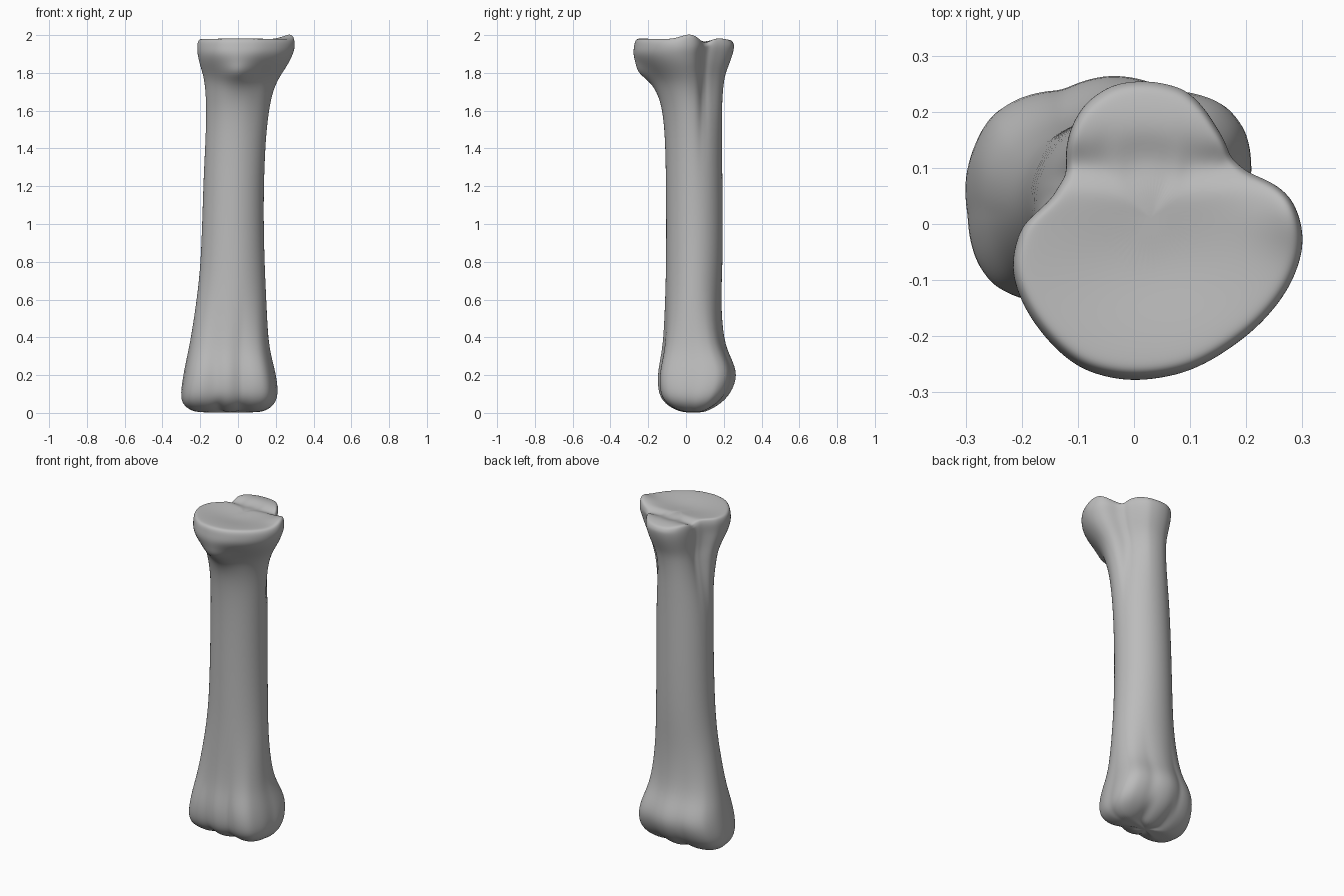
import bpy
import bmesh
from math import sin, cos, pi, exp, atan2, hypot

SIDES = 56

cube = bpy.data.objects.get("Cube")
if cube:
    bpy.data.objects.remove(cube, do_unlink=True)


def smoothstep(low, high, value):
    t = min(max((value - low) / (high - low), 0), 1)
    return t * t * (3 - 2 * t)


def bump(offset, width):
    return exp(-(offset / width) ** 2)


def resample(outline, centre):
    """Sample a closed outline at even angles, scaled to a unit box."""
    cx, cy = centre
    polar = sorted((atan2(y - cy, x - cx) % (2 * pi), hypot(x - cx, y - cy))
                   for x, y in outline)
    first, last = polar[0], polar[-1]
    polar = [(last[0] - 2 * pi, last[1])] + polar + [(first[0] + 2 * pi, first[1])]
    points = []
    for step in range(SIDES):
        angle = 2 * pi * step / SIDES
        for (a, ra), (b, rb) in zip(polar, polar[1:]):
            if a <= angle <= b:
                radius = ra + (rb - ra) * (angle - a) / max(b - a, 1e-6)
                points.append((radius * cos(angle), radius * sin(angle)))
                break
    xs, ys = zip(*points)

    def unit(value, values):
        return 2 * (value - min(values)) / (max(values) - min(values)) - 1
    return [(unit(x, xs), unit(y, ys)) for x, y in points]


# Cross-sections: grooved upper head, round shaft, double lower knuckle
head_outline = [
    (.3, -.03), (.28, .045), (.245, .075), (.21, .083), (.17, .115), (.14, .18),
    (.09, .24), (.03, .256), (-.04, .25), (-.09, .215), (-.115, .17), (-.12, .09),
    (-.15, .04), (-.2, 0), (-.22, -.08), (-.2, -.14), (-.16, -.2), (-.1, -.255),
    (-.03, -.275), (.03, -.275), (.1, -.26), (.17, -.22), (.23, -.17), (.28, -.1)]
knuckle_outline = [
    (.22, .13), (.21, .19), (.17, .23), (.07, .25), (-.04, .277), (-.13, .25),
    (-.23, .23), (-.27, .2), (-.3, .13), (-.3, .03), (-.285, -.06), (-.26, -.105),
    (-.2, -.135), (-.12, -.13), (-.05, -.15), (.02, -.125), (.1, -.14),
    (.16, -.12), (.195, -.05), (.21, .05)]
head = resample(head_outline, (.02, .05))
knuckle = resample(knuckle_outline, (-.04, .06))
shaft = [(cos(2 * pi * k / SIDES), sin(2 * pi * k / SIDES)) for k in range(SIDES)]

# Height, then left/right and front/back limits of each section
stations = [
    (.0, -.2, .1, .0, .08), (.012, -.25, .15, -.05, .12), (.045, -.295, .195, -.11, .18),
    (.1, -.305, .215, -.147, .237), (.2, -.29, .203, -.152, .277),
    (.29, -.272, .18, -.135, .24), (.38, -.252, .162, -.12, .198),
    (.6, -.218, .15, -.11, .184), (.8, -.196, .14, -.105, .195),
    (1.1, -.187, .134, -.105, .195), (1.4, -.18, .144, -.108, .19),
    (1.58, -.175, .163, -.12, .19), (1.68, -.176, .18, -.145, .193),
    (1.75, -.18, .205, -.165, .2), (1.8, -.19, .235, -.2, .21),
    (1.85, -.205, .268, -.245, .23), (1.9, -.216, .292, -.28, .248),
    (1.94, -.218, .303, -.275, .256)]


def section(z, x0, x1, y0, y1):
    """One ring blended from the three outlines."""
    upper = smoothstep(1.3, 1.88, z)
    lower = 1 - smoothstep(.15, .6, z)
    middle = 1 - upper - lower
    ring = []
    for (hx, hy), (sx, sy), (kx, ky) in zip(head, shaft, knuckle):
        u = hx * upper + sx * middle + kx * lower
        v = hy * upper + sy * middle + ky * lower
        x = x0 + (u + 1) / 2 * (x1 - x0)
        y = y0 + (v + 1) / 2 * (y1 - y0)
        # front tuberosity under the head
        if y < 0:
            y -= .06 * bump(z - 1.8, .05) * bump(x, .08)
        # paired hollows either side of the lower ridge
        hollow = bump(x + .1, .025) + bump(x - .03, .03)
        ring.append((x, y, z + .014 * hollow * (1 - smoothstep(.02, .15, z))))
    return ring


def joint_height(x, y):
    """Dished joint surface with a cross groove and a raised corner."""
    dish = .018 * bump(x - .03, .17) * bump(y + .06, .11)
    groove = .022 * bump(y - .105, .03)
    corner = .026 * bump(x - .28, .05) * bump(y - .02, .06)
    return 1.983 - dish - groove + corner - .012 * smoothstep(.18, .26, y)


rings = [section(*row) for row in stations]
rim = rings[-1]
for scale, drop in [(.985, .016), (.95, .002), (.88, 0), (.76, 0), (.6, 0), (.4, 0), (.2, 0)]:
    ring = []
    for x, y, z in rim:
        px, py = .03 + (x - .03) * scale, .01 + (y - .01) * scale
        ring.append((px, py, joint_height(px, py) - drop))
    rings.append(ring)

# Skin the rings into one closed surface
bm = bmesh.new()
loops = [[bm.verts.new(point) for point in ring] for ring in rings]
for low, high in zip(loops, loops[1:]):
    for k in range(SIDES):
        n = (k + 1) % SIDES
        bm.faces.new((low[k], low[n], high[n], high[k]))
bm.faces.new(loops[0][::-1])
bm.faces.new(loops[-1])
bmesh.ops.recalc_face_normals(bm, faces=bm.faces)
for face in bm.faces:
    face.smooth = True
mesh = bpy.data.meshes.new("long_bone")
bm.to_mesh(mesh)
bm.free()

bone = bpy.data.objects.new("long_bone", mesh)
bpy.context.collection.objects.link(bone)
subdivision = bone.modifiers.new("smooth_surface", "SUBSURF")
subdivision.levels = subdivision.render_levels = 2

# Single matte grey
grey = bpy.data.materials.new("bone_grey")
grey.use_nodes = True
colour = (.5, .5, .5, 1)
grey.diffuse_color = colour
grey.node_tree.nodes["Principled BSDF"].inputs["Base Color"].default_value = colour
mesh.materials.append(grey)
